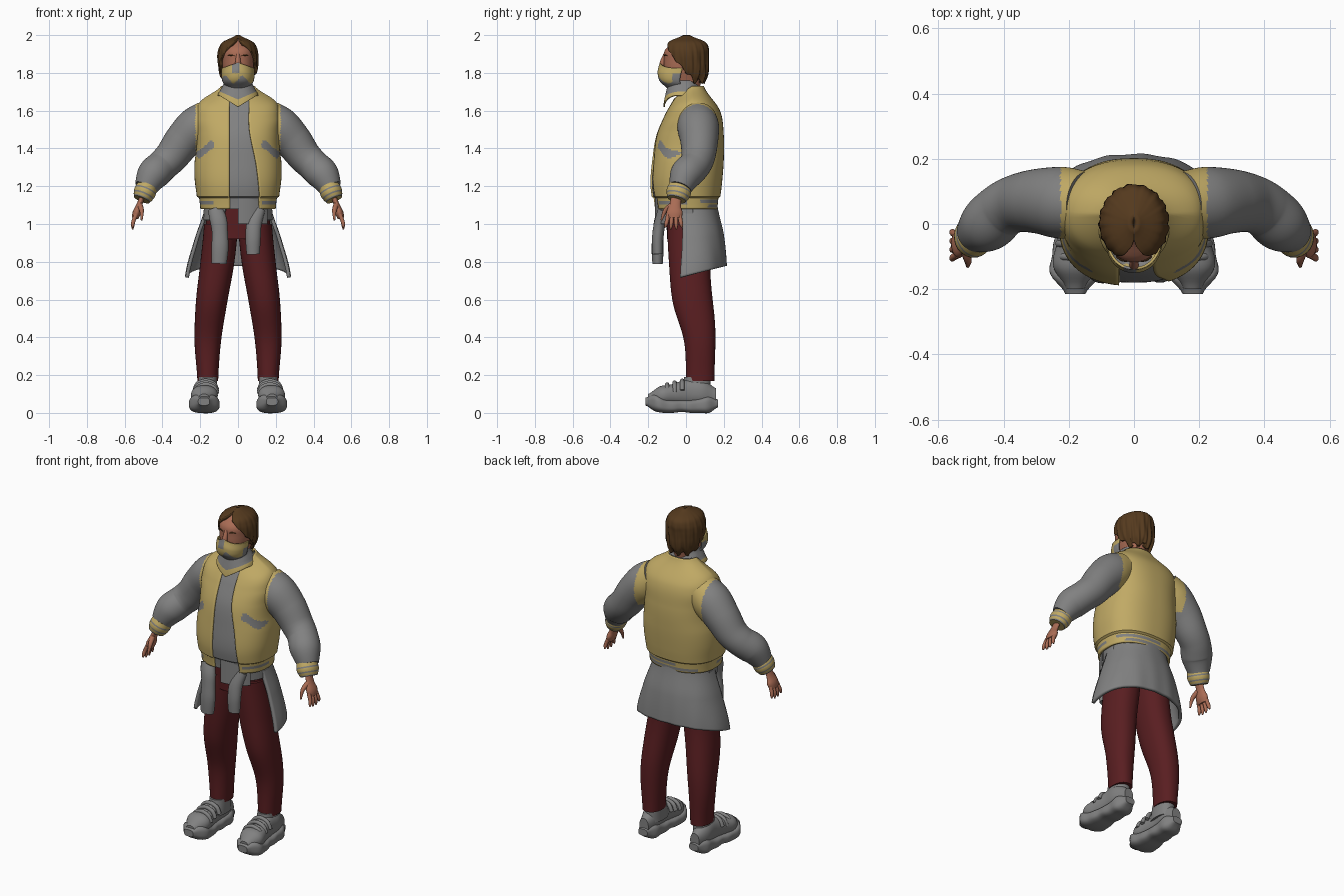
import bpy, bmesh
from math import sin, cos, asin, atan2, pi, hypot, copysign, radians
from mathutils import Vector

cube = bpy.data.objects.get("Cube")
if cube:
    bpy.data.objects.remove(cube, do_unlink=True)


def material(name, *rgb):
    m = bpy.data.materials.new(name)
    m.use_nodes = True
    m.diffuse_color = (*rgb, 1)
    m.node_tree.nodes["Principled BSDF"].inputs["Base Color"].default_value = (*rgb, 1)
    return m


GREY = material("grey cloth", .22, .22, .22)
YELLOW = material("mustard cloth", .53, .4, .13)
RED = material("maroon cloth", .1, .013, .015)
SKIN = material("skin", .4, .15, .09)
HAIR = material("brown hair", .09, .042, .013)


def sample(values, t):
    """Smooth curve through evenly spaced values, read at t from start to end."""
    last = len(values) - 1
    if not last:
        return values[0]
    i = min(int(t * last), last - 1)
    f = t * last - i
    a, b, c, d = (values[max(0, min(last, i + k))] for k in (-1, 0, 1, 2))
    return b + f / 2 * (c - a + f * (2 * a - 5 * b + 4 * c - d + f * (3 * (b - c) + d - a)))


def build(name, rings, mats, rule=None, closed=True, cap=False, mirror=False, thick=0):
    """Skin a stack of rings; rule(centre, t) picks the material of a face."""
    bm = bmesh.new()
    rings = [[bm.verts.new(p) for p in ring] for ring in rings]
    size = len(rings[0])
    for i, (lower, upper) in enumerate(zip(rings, rings[1:])):
        for j in range(size if closed else size - 1):
            n = (j + 1) % size
            face = bm.faces.new((lower[j], lower[n], upper[n], upper[j]))
            if rule:
                face.material_index = int(rule(face.calc_center_median(), i / (len(rings) - 1)))
    if cap:
        bm.faces.new(rings[0])
        bm.faces.new(rings[-1])
        bmesh.ops.recalc_face_normals(bm, faces=bm.faces)
    mesh = bpy.data.meshes.new(name)
    bm.to_mesh(mesh)
    bm.free()
    for m in mats:
        mesh.materials.append(m)
    ob = bpy.data.objects.new(name, mesh)
    bpy.context.scene.collection.objects.link(ob)
    bpy.ops.object.select_all(action='DESELECT')
    ob.select_set(True)
    bpy.context.view_layer.objects.active = ob
    bpy.ops.object.shade_smooth_by_angle(angle=radians(40))
    if thick:
        solid = ob.modifiers.new("thickness", 'SOLIDIFY')
        solid.thickness, solid.offset = thick, -1
    if mirror:
        ob.modifiers.new("mirror", 'MIRROR')


def loft(name, *mats, start, end, width, front, back, centre=(0,), inset=0, arc=None,
         shape=None, power=2.2, sides=48, steps=32, **options):
    """Stack rounded sections; arc(t) gives the angles of an open section."""
    rings = []
    for i in range(steps + 1):
        t = i / steps
        w, y0, y1 = sample(width, t) - inset, sample(front, t) + inset, sample(back, t) - inset
        a0, a1 = arc(t) if arc else (-pi, pi)
        ring = []
        for j in range(sides + 1 if arc else sides):
            a = a0 + (a1 - a0) * j / sides
            s, c = (copysign(abs(v) ** (2 / power), v) for v in (sin(a), cos(a)))
            p = Vector((sample(centre, t) + w * s, (y0 + y1 - (y1 - y0) * c) / 2, start + (end - start) * t))
            ring.append(shape(p, t) if shape else p)
        rings.append(ring)
    build(name, rings, mats, closed=not arc, **options)


def tube(name, *mats, path, radius, flat=1, wide_axis=(0, 1, 0), sides=20, steps=24, **options):
    """Sweep an oval along a smooth path; flat squeezes it across the wide axis."""
    points = [sample([Vector(p) for p in path], i / steps) for i in range(steps + 1)]
    rings = []
    for i, p in enumerate(points):
        along = (points[min(i + 1, steps)] - points[max(i - 1, 0)]).normalized()
        u = Vector(wide_axis)
        u = (u - along * u.dot(along)).normalized()
        v = along.cross(u) * flat
        r = sample(radius, i / steps)
        rings.append([p + r * (u * cos(a) + v * sin(a)) for a in (2 * pi * j / sides for j in range(sides))])
    build(name, rings, mats, cap=True, **options)


# Trousers
loft("trouser_leg", RED, start=.17, end=1, width=(.055, .07, .083, .09, .09), front=(0, -.01, -.07, -.09, -.1),
     back=(.15, .155, .13, .13), centre=(.16, .16, .14, .11, .09), cap=True, mirror=True)
loft("trouser_hips", RED, start=.92, end=1.12, width=(.17,), front=(-.1, -.11), back=(.13, .14), cap=True)


# Shoes, lofted from toe to heel with front and back as underside and top
def lay_down(p, t):
    return Vector((p.x, p.z, p.y))


def lay_down_lugged(p, t):
    return Vector((.17 + (p.x - .17) * (1 + .04 * sin(p.z * 75)), p.z, p.y))


loft("shoe_sole", GREY, start=-.215, end=.17, width=(.03, .07, .08, .07, .065, .06, .06, .055, .03),
     front=(.04, .01, 0, 0, .005, 0, 0, 0, .03), back=(.08, .1, .08, .07, .07, .07, .08, .09, .07),
     centre=(.18, .17), shape=lay_down_lugged, power=3, cap=True, mirror=True)
loft("shoe_upper", GREY, start=-.2, end=.16, width=(.03, .07, .06, .05, .05, .03), front=(.04,),
     back=(.1, .14, .15, .17, .18, .17, .13), centre=(.18, .17), shape=lay_down, cap=True, mirror=True)
loft("shoe_collar", GREY, start=.1, end=.19, width=(.05,), front=(-.03, -.01), back=(.13,), centre=(.16,),
     cap=True, mirror=True)
for i in range(3):
    y, z = -.1 + .04 * i, .14 + .01 * i
    tube(f"shoe_strap_{i}", GREY, path=[(.17 + .06 * cos(a * pi / 4), y, z - .04 + .05 * sin(a * pi / 4)) for a in range(5)],
         radius=(.012,), mirror=True, sides=10)


# Shirt tied around the waist
def slanted_hem(p, t):
    return p + (1 - t) * Vector((0, .002 * sin(p.x * 60), .25 * (p.y - .1)))


loft("tied_shirt_back", GREY, start=.75, end=1.11, width=(.28, .23, .17), front=(-.2, -.15), back=(.215, .2, .165),
     arc=lambda t: (1.42, 2 * pi - 1.42), shape=slanted_hem, thick=.018)
loft("tied_shirt_waist", GREY, start=1.02, end=1.1, width=(.185, .18), front=(-.14, -.15), back=(.17,),
     arc=lambda t: (.45 - .15 * t, 1.7), thick=.02, mirror=True)
tube("tied_sleeve_right", GREY, path=[(-.12, -.12, 1.08), (-.1, -.14, 1), (-.095, -.15, .9), (-.1, -.15, .79)],
     radius=(.04, .045, .042, .045, .04), flat=.7, wide_axis=(1, 0, 0))
tube("tied_sleeve_left", GREY, path=[(.11, -.12, 1.08), (.085, -.14, 1), (.08, -.15, .92), (.08, -.15, .84)],
     radius=(.035, .04, .04, .035), flat=.75, wide_axis=(1, 0, 0))

# Jacket body, open at the front, over a shirt
HEM = .09


def torso_point(p, t):
    """Pinch the waistband and lower the front of the neckline."""
    pinch = .95 if t < HEM else 1
    drop = .7 * t ** 6 * max(0, .03 - p.y)
    return Vector((p.x * pinch, p.y * pinch, p.z - drop))


TORSO = dict(start=1.08, end=1.73, width=(.21, .22, .23, .23, .22, .22, .225, .2, .09),
             front=(-.175, -.19, -.18, -.16, -.115, -.07), back=(.175, .19, .2, .2, .18, .095),
             power=2.4, shape=torso_point, steps=80)


def front_opening(t):
    half = sample(TORSO["width"], t)
    left, right = (asin((x / half) ** 1.2) for x in (sample((.12, .1, .06, .06), t), .046))
    return left, 2 * pi - right


def jacket_colour(c, t):
    x, z = abs(c.x), c.z
    if c.y < 0:  # slanted pocket welts and waistband patches
        s = max(0, min(1, (x - .145) / .055))
        return hypot(x - .145 - .055 * s, z - 1.42 + .05 * s) < .022 or (x > .13 and 1.105 < z < 1.12)
    return (x < .16 and 1.09 < z < 1.105) or (-.05 < c.x < .19 and 1.115 < z < 1.13)


loft("jacket_body", YELLOW, GREY, **TORSO, rule=jacket_colour, arc=front_opening, sides=120, thick=.013)
loft("shirt_body", GREY, **TORSO, inset=.01)
loft("shirt_front_flap", GREY, start=1, end=1.14, width=(.19,), front=(-.165,), back=(.15,),
     arc=lambda t: (0, .95), thick=.012)

# Sleeves with the jacket body colour at the shoulder, and striped cuffs
tube("jacket_sleeve", GREY, YELLOW, path=[(.15, .06, 1.56), (.22, .065, 1.51), (.29, .07, 1.44), (.35, .065, 1.36),
                                          (.4, .045, 1.31), (.45, 0, 1.26), (.49, -.03, 1.19)],
     radius=(.1, .11, .1, .09, .085, .085, .06), rule=lambda c, t: c.x < .225 and c.z > 1.4,
     sides=64, steps=80, mirror=True)
tube("jacket_cuff", YELLOW, GREY, path=[(.48, -.03, 1.2), (.51, -.05, 1.13)], radius=(.06, .065, .05), flat=.9,
     rule=lambda c, t: .3 < t < .4 or .6 < t < .7 or t > .85, sides=32, mirror=True)

# Hands
tube("palm", SKIN, path=[(.505, -.05, 1.15), (.53, -.06, 1.08), (.545, -.06, 1.03)], radius=(.028, .03, .043, .035),
     flat=.5, mirror=True)
for i in range(4):
    y, low = -.094 + .02 * i, .967 + .01 * abs(i - 1.5)
    tip = 1.5 * y + .03
    tube(f"finger_{i}", SKIN, path=[(.54, y, 1.05), (.555, (y + tip) / 2, 1.01), (.558, tip, low)],
         radius=(.012, .011, .01, .004), sides=10, mirror=True)
tube("thumb", SKIN, path=[(.52, -.075, 1.1), (.51, -.11, 1.07), (.51, -.13, 1.02)], radius=(.016, .012, .005),
     sides=10, mirror=True)

# Head and face
loft("head", SKIN, start=1.64, end=1.98, width=(.06, .056, .065, .08, .085, .083, .04),
     front=(-.05, -.055, -.1, -.115, -.117, -.11, -.05), back=(.07, .07, .08, .095, .105, .105, .05), cap=True)
tube("nose", SKIN, path=[(0, -.11, 1.9), (0, -.125, 1.85), (0, -.12, 1.83)], radius=(.009, .015, .01), wide_axis=(1, 0, 0))
tube("eyebrow", HAIR, path=[(.02, -.115, 1.89), (.038, -.11, 1.894), (.055, -.1, 1.89)], radius=(.002, .004, .002),
     sides=8, mirror=True)


# Face mask and neck scarf in mixed cloth
def mask_colour(c, t):
    return -.035 < c.x < .01 and c.z > 1.8 or c.z < 1.765 + .02 * sin(c.x * 70) or (c.y > -.07 and t < .75)


def mask_edge(p, t):
    return p - Vector((0, 0, .35 * abs(p.x) * t))


def scarf_point(p, t):
    drop = max(0, 1 - abs(p.x) / .1) if p.y < 0 else 0
    return p - Vector((0, 0, .06 * (1 - t) * drop))


loft("face_mask", YELLOW, GREY, start=1.71, end=1.855, width=(.055, .08, .088, .087), front=(-.095, -.14, -.15, -.14),
     back=(.05, .08), rule=mask_colour, arc=lambda t: (-1.65, 1.65), shape=mask_edge, thick=.008)
loft("neck_scarf", GREY, YELLOW, start=1.68, end=1.76, width=(.108, .09, .07), front=(-.12, -.095), back=(.09, .06),
     rule=lambda c, t: t < .28 and c.y < .03, shape=scarf_point, thick=.008)


# Hair, open around the face, with wavy strands
def strands(p, t):
    a = atan2(p.x, -p.y)
    r = 1 + (.03 * sin(17 * a + 5 * t) + .015 * sin(31 * a)) * (1 - t * t)
    return Vector((p.x * r, p.y * r, p.z + .013 * sin(11 * a) * (1 - t) ** 2))


def face_opening(t):
    half = max(0, min(1.9 - 1.85 * t, 5 * (.93 - t)))
    return half, 2 * pi - half


loft("hair", HAIR, start=1.755, end=2, width=(.075, .093, .102, .106, .107, .1, .078, .01),
     front=(-.07, -.1, -.11, -.115, -.115, -.115, -.095, -.015), back=(.1, .115, .12, .12, .12, .12, .1, .02),
     arc=face_opening, shape=strands, power=2, sides=110, thick=.02)
